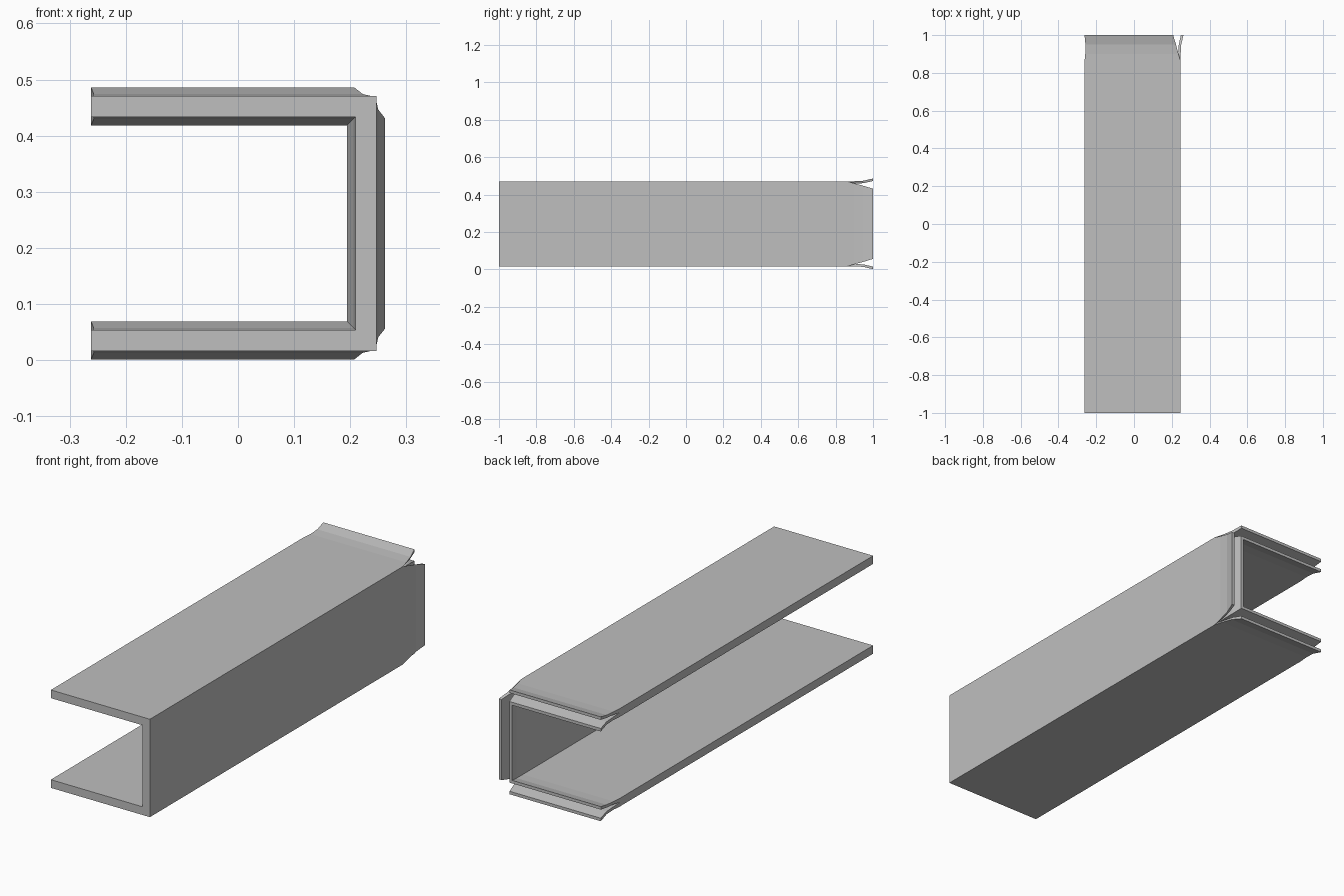
import bpy
import bmesh

if "Cube" in bpy.data.objects:
    bpy.data.objects.remove(bpy.data.objects["Cube"], do_unlink=True)

steel = bpy.data.materials.new("plain grey")
steel.use_nodes = True
GREY = (0.52, 0.52, 0.52, 1)
steel.diffuse_color = GREY
steel.node_tree.nodes["Principled BSDF"].inputs["Base Color"].default_value = GREY

# Wall centre lines of the channel
FREE_X, WEB_X = -0.262, 0.228
MID_Z, HALF_Z = 0.2435, 0.2085
HALF_WALL = 0.019
SPLIT_Y = 0.86

# Along the split: y, outer face offset, slot face offset, pinch of free edge
STATIONS = [(SPLIT_Y, HALF_WALL, 0.0, 0.0), (0.9, 0.019, 0.005, 0.004),
            (0.95, 0.022, 0.009, 0.005), (1.0, 0.034, 0.020, 0.0)]


def loft(name, rings):
    """Skin a row of equal rings and close both ends."""
    bm = bmesh.new()
    rows = [[bm.verts.new(p) for p in ring] for ring in rings]
    n = len(rows[0])
    for a, b in zip(rows, rows[1:]):
        for i in range(n):
            j = (i + 1) % n
            bm.faces.new((a[i], a[j], b[j], b[i]))
    bm.faces.new(rows[0])
    bm.faces.new(rows[-1])
    bmesh.ops.recalc_face_normals(bm, faces=bm.faces)
    mesh = bpy.data.meshes.new(name)
    bm.to_mesh(mesh)
    bm.free()
    mesh.materials.append(steel)
    obj = bpy.data.objects.new(name, mesh)
    bpy.context.collection.objects.link(obj)
    return obj


def reach(d, t, outward):
    """How far a lip runs past the corner of the centre lines."""
    return d * (1 - t) - 0.021 * t if outward else -d


def flange_lip(name, up, outward):
    side = 1 if outward else -1
    rings = []
    for y, face, slot, pinch in STATIONS:
        t = (y - SPLIT_Y) / (1 - SPLIT_Y)
        ring = []
        for d, at_corner in ((slot, 0), (face, 0), (face, 1), (slot, 1)):
            x = WEB_X + reach(d, t, outward) if at_corner else FREE_X + pinch
            ring.append((x, y, MID_Z + up * (HALF_Z + side * d)))
        rings.append(ring)
    loft(name, rings)


def web_lip(name, outward):
    side = 1 if outward else -1
    rings = []
    for y, face, slot, pinch in STATIONS:
        t = (y - SPLIT_Y) / (1 - SPLIT_Y)
        # the outer face flares a little less on the web
        ring = []
        for d, end in ((slot, -1), (face, -1), (face, 1), (slot, 1)):
            z = MID_Z + end * (HALF_Z + reach(d, t, outward))
            ring.append((WEB_X + side * d, y, z))
        rings.append(ring)
    loft(name, rings)


# Main channel: a C-shaped profile drawn out along y
upper = [(FREE_X, HALF_Z - HALF_WALL), (FREE_X, HALF_Z + HALF_WALL),
         (WEB_X + HALF_WALL, HALF_Z + HALF_WALL)]
inner = (WEB_X - HALF_WALL, HALF_Z - HALF_WALL)
profile = upper + [(x, -z) for x, z in reversed(upper)] + [(inner[0], -inner[1]), inner]
loft("channel_body", [[(x, y, MID_Z + z) for x, z in profile] for y in (-1, SPLIT_Y)])

# Split and flared lips at the back end
for label, up in (("top", 1), ("bottom", -1)):
    flange_lip(label + "_outer_lip", up, True)
    flange_lip(label + "_inner_lip", up, False)
web_lip("web_outer_lip", True)
web_lip("web_inner_lip", False)
